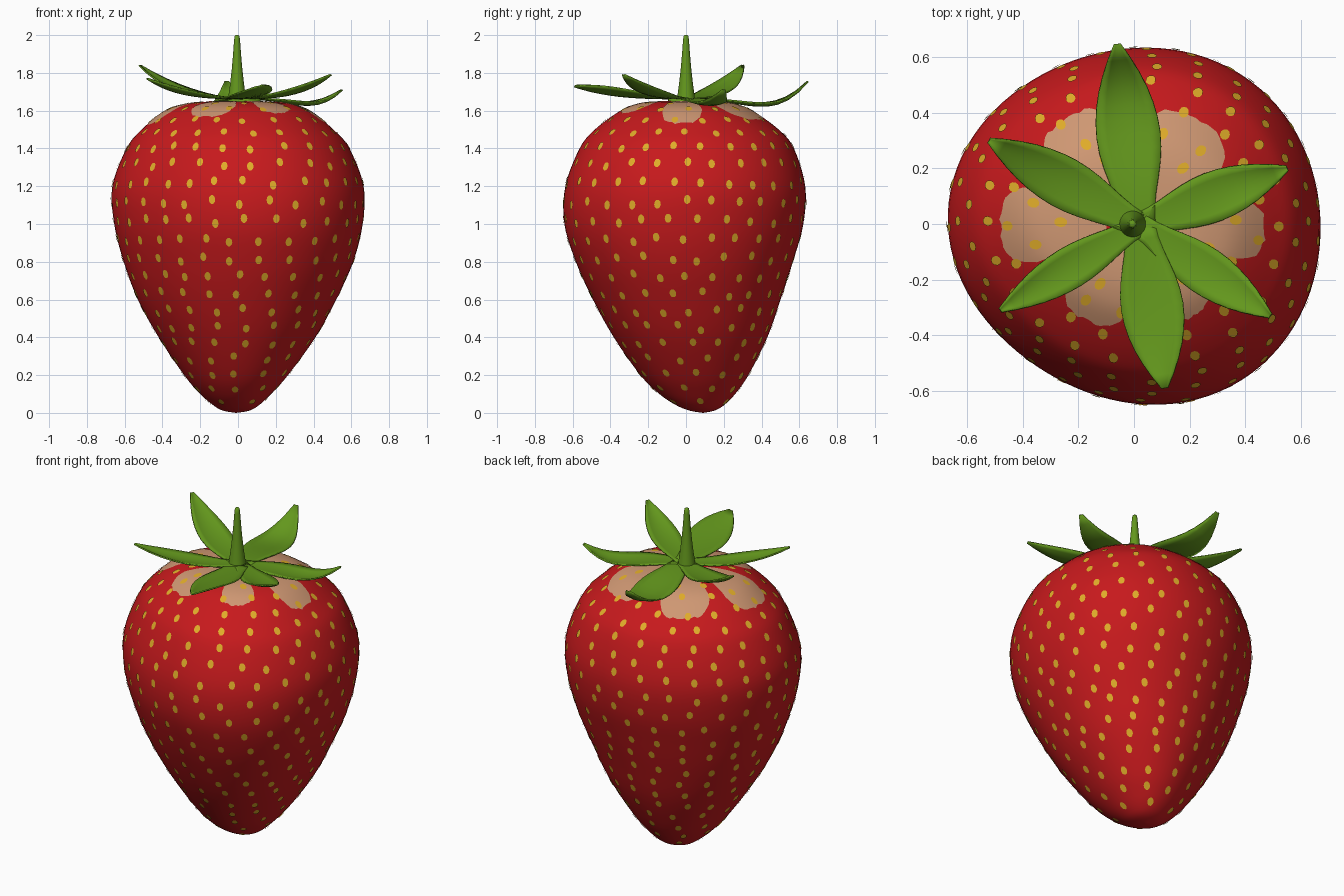
import bpy, math, random
from mathutils import Vector

if "Cube" in bpy.data.objects:
    bpy.data.objects.remove(bpy.data.objects["Cube"])

random.seed(4)


def material(name, rgb):
    m = bpy.data.materials.new(name)
    m.diffuse_color = (*rgb, 1)
    m.use_nodes = True
    m.node_tree.nodes["Principled BSDF"].inputs["Base Color"].default_value = m.diffuse_color
    return m


RED = material("berry red", (0.57, 0.010, 0.012))
PALE = material("pale flesh", (0.62, 0.31, 0.17))
GOLD = material("seed gold", (0.74, 0.41, 0.022))
GREEN = material("leaf green", (0.125, 0.31, 0.012))


def make(name, verts, faces, mat):
    me = bpy.data.meshes.new(name)
    me.from_pydata([tuple(v) for v in verts], [], faces)
    me.materials.append(mat)
    me.polygons.foreach_set("use_smooth", [True] * len(me.polygons))
    ob = bpy.data.objects.new(name, me)
    bpy.context.collection.objects.link(ob)
    return ob


# Berry outline: z, x min, x max, y min, y max
RINGS = [(0.0, -.01, -.01, .09, .09), (.012, -.08, .06, .02, .15), (.04, -.13, .11, -.05, .20),
         (.1, -.20, .175, -.14, .26), (.2, -.285, .265, -.24, .33), (.4, -.42, .41, -.38, .43),
         (.6, -.53, .52, -.49, .50), (.8, -.605, .61, -.58, .565), (1.0, -.655, .66, -.64, .62),
         (1.2, -.665, .665, -.635, .63), (1.4, -.59, .59, -.56, .57), (1.5, -.51, .505, -.48, .49),
         (1.6, -.385, .38, -.345, .35), (1.637, -.27, .27, -.25, .25), (1.648, -.15, .15, -.15, .15),
         (1.645, -.07, .07, -.07, .07), (1.642, 0, 0, 0, 0)]
LAST = len(RINGS) - 1


def ring(t):
    """Smooth interpolation between the outline rings."""
    i = min(int(t), LAST - 1)
    f = t - i
    p = [RINGS[min(max(i + k, 0), LAST)] for k in (-1, 0, 1, 2)]
    return [0.5 * (2 * b + (c - a) * f + (2 * a - 5 * b + 4 * c - d) * f * f
                   + (3 * b - a - 3 * c + d) * f ** 3) for a, b, c, d in zip(*p)]


def surf(t, a):
    """Point on the slightly lopsided berry skin."""
    z, x0, x1, y0, y1 = ring(t)
    k = (1 - .014 * math.sin(2 * a)
         + .022 * (math.cos(a) - math.cos(3 * a)) + .0045 * (math.sin(a) + math.sin(3 * a)))
    return Vector(((x0 + x1) / 2 + (x1 - x0) / 2 * k * math.cos(a),
                   (y0 + y1) / 2 + (y1 - y0) / 2 * k * math.sin(a), z))


def frame(t, a):
    """Point, sideways tangent, upward tangent and outward normal."""
    side = (surf(t, a + .01) - surf(t, a - .01)).normalized()
    up = (surf(t + .02, a) - surf(t - .02, a)).normalized()
    return surf(t, a), side, up, side.cross(up).normalized()


# Berry body
SEG, STEP = 96, 5
ts = [i / STEP for i in range(1, LAST * STEP)]
verts = [surf(t, 2 * math.pi * j / SEG) for t in ts for j in range(SEG)]
faces = [(i * SEG + j, i * SEG + (j + 1) % SEG, (i + 1) * SEG + (j + 1) % SEG, (i + 1) * SEG + j)
         for i in range(len(ts) - 1) for j in range(SEG)]
n = len(verts)
verts += [surf(0, 0), surf(LAST, 0)]
for j in range(SEG):
    faces.append((n, (j + 1) % SEG, j))
    faces.append((n + 1, n - SEG + j, n - SEG + (j + 1) % SEG))
make("berry", verts, faces, RED)

# Leaves: tip x, y, z, half width, dip, curl power, twist
LEAVES = [(.55, .20, 1.70, .090, .045, 5, 0), (-.06, .645, 1.745, .115, .055, 5, 0),
          (-.52, .30, 1.83, .092, 0, 3, 0), (-.48, -.31, 1.76, .075, 0, 3.2, 0),
          (.11, -.59, 1.72, .112, 0, 2.6, .03), (.49, -.33, 1.78, .085, 0, 3, 0)]

# Pale flesh lobes between the leaves: angle, half angle, radius
LOBES = [(58, 26, .44), (122, 22, .45), (181, 23, .48), (246, 22, .385), (303, 16, .39), (356, 18, .47)]


def t_at_radius(r, a):
    lo, hi = 9.5, LAST - .01
    for _ in range(25):
        mid = (lo + hi) / 2
        p = surf(mid, a)
        if math.hypot(p.x, p.y) > r:
            lo = mid
        else:
            hi = mid
    return lo


verts, faces = [], []
NA, NR = 18, 14
for deg, half, rad in LOBES:
    base = len(verts)
    for i in range(NA + 1):
        u = 2 * i / NA - 1
        a = math.radians(deg + half * u)
        edge = rad * (1 - .22 * abs(u) ** 4) + random.uniform(-.006, .006)
        for j in range(NR + 1):
            p, _, _, nrm = frame(t_at_radius(.1 + (edge - .1) * j / NR, a), a)
            verts.append(p + nrm * .002)
    faces += [(base + i * (NR + 1) + j, base + i * (NR + 1) + j + 1,
               base + (i + 1) * (NR + 1) + j + 1, base + (i + 1) * (NR + 1) + j)
              for i in range(NA) for j in range(NR)]
make("pale_patches", verts, faces, PALE)

# Seeds: staggered rows spaced along the outline
verts, faces = [], []
t, walked, row = 13.0, 1.0, 0
prev = surf(t, 0)
while t > 1.2:
    p = surf(t, 0)
    walked += (p - prev).length
    prev = p
    _, x0, x1, y0, y1 = ring(t)
    r = (x1 - x0 + y1 - y0) / 4
    if walked > .1:
        walked, row = 0, row + 1
        count = max(5, round(2 * math.pi * r / .148))
        for k in range(count):
            a = 2 * math.pi * (k + .5 * (row % 2) + random.uniform(-.1, .1)) / count
            c, side, up, nrm = frame(t + random.uniform(-.08, .08), a)
            base = len(verts)
            for m in range(10):
                b = 2 * math.pi * m / 10
                verts.append(c + side * .018 * math.cos(b) + up * .0245 * math.sin(b) + nrm * .0035)
            faces.append(tuple(range(base, base + 10)))
    t -= .01
make("seeds", verts, faces, GOLD)

# Calyx leaves: cupped blades that lie flat, then curl up at the tip
CENTRE = Vector((.02, -.005, 0))
WIDTHS = [.5, .54, .64, .77, .89, .97, 1, .97, .89, .76, .58, .36, .10]
for num, (tx, ty, tz, w, dip, power, twist) in enumerate(LEAVES):
    run = Vector((tx, ty, 0)) - CENTRE
    across = Vector((-run.y, run.x, 0)).normalized()
    verts, M = [], 6
    for i, k in enumerate(WIDTHS):
        s = i / (len(WIDTHS) - 1)
        z = 1.663 + (tz - 1.663) * s ** power - dip * math.sin(math.pi * s * s)
        for j in range(M + 1):
            v = 2 * j / M - 1
            q = CENTRE + run * s + across * (w * k * v)
            verts.append((q.x, q.y, z + .028 * s * k * v * v + twist * s * k * v + .008 * s))
    faces = [(i * (M + 1) + j, (i + 1) * (M + 1) + j, (i + 1) * (M + 1) + j + 1, i * (M + 1) + j + 1)
             for i in range(len(WIDTHS) - 1) for j in range(M)]
    leaf = make(f"leaf_{num + 1}", verts, faces, GREEN)
    mod = leaf.modifiers.new("thickness", "SOLIDIFY")
    mod.thickness, mod.offset = .008, 0


def lathe(name, profile, cx, cy, mat, seg=24):
    verts = [(cx + r * math.cos(2 * math.pi * j / seg), cy + r * math.sin(2 * math.pi * j / seg), z)
             for r, z in profile for j in range(seg)]
    faces = [(i * seg + j, i * seg + (j + 1) % seg, (i + 1) * seg + (j + 1) % seg, (i + 1) * seg + j)
             for i in range(len(profile) - 1) for j in range(seg)]
    faces.append(tuple(range(len(verts) - seg, len(verts))))
    return make(name, verts, faces, mat)


# Calyx hub and stem
lathe("calyx_hub", [(.085, 1.645), (.085, 1.660), (.07, 1.664)], .035, -.01, GREEN)
lathe("stem", [(.05, 1.645), (.046, 1.675), (.037, 1.74), (.028, 1.82), (.021, 1.90),
               (.016, 1.97), (.013, 1.995), (.007, 2.0)], -.005, 0, GREEN)
